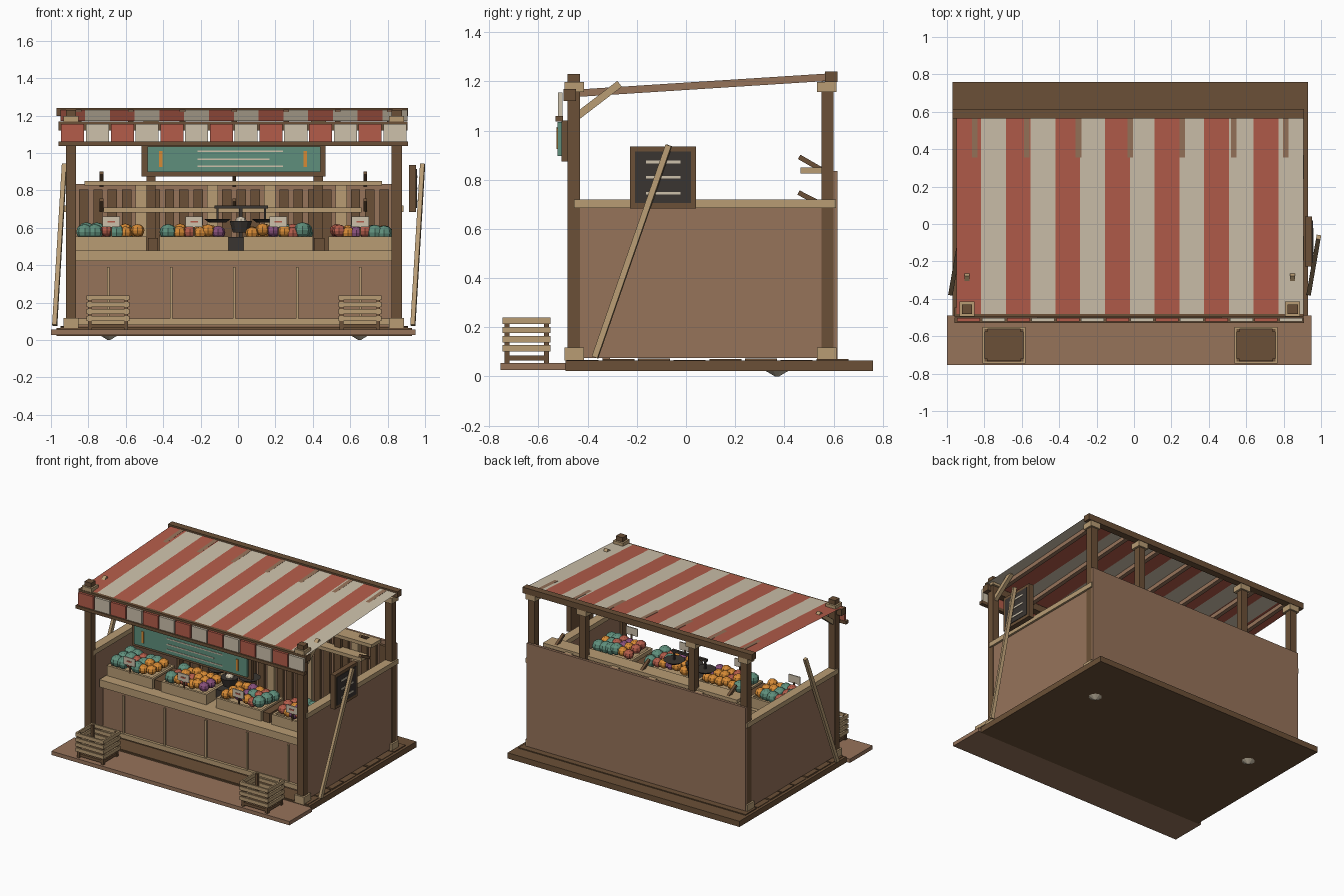
import bpy, bmesh, random
from math import sin, cos, pi
from mathutils import Vector, Matrix

random.seed(4)
default_cube = bpy.data.objects.get("Cube")
if default_cube:
    bpy.data.objects.remove(default_cube, do_unlink=True)


def material(name, hex_code):
    channels = [int(hex_code[i:i + 2], 16) / 255 for i in (0, 2, 4)]
    color = [((c + 0.055) / 1.055) ** 2.4 for c in channels] + [1.0]
    mat = bpy.data.materials.new(name)
    mat.use_nodes = True
    mat.diffuse_color = color
    mat.node_tree.nodes["Principled BSDF"].inputs["Base Color"].default_value = color
    return mat


DARK = material("dark wood", "6b5037")
MID = material("brown wood", "96735a")
TAN = material("tan wood", "b89c74")
RED = material("faded red", "b35c4a")
CREAM = material("cream cloth", "cdc1ab")
TEAL = material("teal green", "5f8f7c")
BLACK = material("black slate", "3a3531")
ORANGE = material("orange", "d68a35")
PURPLE = material("purple", "87507c")


def finish(name, bm, mats):
    mesh = bpy.data.meshes.new(name)
    bm.to_mesh(mesh)
    bm.free()
    obj = bpy.data.objects.new(name, mesh)
    bpy.context.collection.objects.link(obj)
    for mat in mats:
        mesh.materials.append(mat)
    return obj


def box(name, mat, xs, ys, zs):
    """Axis-aligned box from three (low, high) spans."""
    low, high = Vector((xs[0], ys[0], zs[0])), Vector((xs[1], ys[1], zs[1]))
    bm = bmesh.new()
    bmesh.ops.create_cube(bm, size=1, matrix=Matrix.Translation((low + high) / 2)
                          @ Matrix.Diagonal((high - low).to_4d()))
    return finish(name, bm, [mat])


def around(center, width):
    return (center - width / 2, center + width / 2)


def bar(name, mat, start, end, width, depth):
    """Square-section bar between two points."""
    start, end = Vector(start), Vector(end)
    axis = end - start
    turn = axis.to_track_quat("Y", "Z").to_matrix().to_4x4()
    bm = bmesh.new()
    bmesh.ops.create_cube(bm, size=1, matrix=Matrix.Translation((start + end) / 2) @ turn
                          @ Matrix.Diagonal((width, axis.length, depth, 1)))
    return finish(name, bm, [mat])


def cone(name, mat, center, low_radius, high_radius, height, sides=10):
    bm = bmesh.new()
    bmesh.ops.create_cone(bm, cap_ends=True, segments=sides, radius1=low_radius,
                          radius2=high_radius, depth=height, matrix=Matrix.Translation(center))
    return finish(name, bm, [mat])


def ball(name, mat, center, radius):
    bm = bmesh.new()
    bmesh.ops.create_uvsphere(bm, u_segments=8, v_segments=6, radius=radius,
                              matrix=Matrix.Translation(center) @ Matrix.Diagonal((1, 1, 0.9, 1)))
    return finish(name, bm, [mat])


MIDX = -0.02            # centre line of the stall
POSTS = (-0.893, 0.848)
INNER = (-0.87, 0.825)

# Base, front boardwalk, floor boards and feet
box("base", DARK, (-0.97, 0.93), (-0.49, 0.76), (0.022, 0.064))
box("front_boardwalk", MID, (-1.0, 0.95), (-0.755, -0.49), (0.027, 0.055))
for i in range(8):
    box("floor_board", DARK, (-0.95, 0.91), around(-0.42 + i * 0.145, 0.13), (0.06, 0.068 + 0.003 * (i % 3)))
for x in (-0.69, 0.65):
    cone("foot", CREAM, (x, 0.37, 0.0125), 0.008, 0.05, 0.025)

# Corner posts with footings, caps and braces
for x in POSTS:
    box("front_post", DARK, around(x, 0.055), (-0.482, -0.43), (0.06, 1.23))
    box("back_post", DARK, around(x, 0.055), (0.55, 0.6), (0.06, 1.2))
    for y in (-0.455, 0.572):
        box("post_footing", TAN, around(x, 0.08), around(y, 0.08), (0.064, 0.118))
        box("post_cap", TAN, around(x, 0.08), around(y, 0.08), (1.157, 1.198))
    bar("front_brace", TAN, (x, -0.44, 1.06), (x, -0.27, 1.19), 0.028, 0.03)
for x in (-0.465, 0.43):
    box("middle_back_post", DARK, around(x, 0.05), (0.55, 0.6), (0.06, 1.2))
    box("middle_post_cap", TAN, around(x, 0.08), around(0.572, 0.08), (1.157, 1.198))

# Roof beams and rafters
box("back_beam", DARK, (-0.97, 0.91), (0.565, 0.615), (1.197, 1.241))
box("front_beam", DARK, (-0.96, 0.905), (-0.498, -0.447), (1.12, 1.168))
box("valance_rail", DARK, (-0.96, 0.91), (-0.53, -0.5), (1.037, 1.06))
for i in range(7):
    x = MIDX + (i - 3) * 0.277
    bar("rafter", MID, (x, -0.47, 1.15), (x, 0.58, 1.217), 0.03, 0.03)

# Striped awning and hanging valance
STRIPES, LEFT, WIDTH = 14, -0.95, 0.1325
bm = bmesh.new()
rows = [[bm.verts.new((LEFT + i * WIDTH, y, z)) for i in range(STRIPES + 1)]
        for y, z in ((-0.48, 1.172), (0.58, 1.23))]
for i in range(STRIPES):
    face = bm.faces.new((rows[0][i], rows[0][i + 1], rows[1][i + 1], rows[1][i]))
    face.material_index = i % 2
finish("awning", bm, [RED, CREAM])
for i in range(STRIPES):
    box("valance_flap", (RED, CREAM)[i % 2], around(LEFT + (i + 0.5) * WIDTH, 0.123),
        (-0.52, -0.503), (1.058, 1.155))

# Walls with top rails
box("back_wall", MID, (-0.92, 0.875), (0.595, 0.615), (0.064, 0.835))
for side, x in zip((-1, 1), POSTS):
    box("side_wall", MID, around(x + side * 0.008, 0.03), (-0.43, 0.555), (0.075, 0.69))
    box("side_rail", TAN, around(x + side * 0.005, 0.066), (-0.455, 0.61), (0.685, 0.72))

# Inner plank lining, shelves and hooks
for i in range(22):
    x = -0.825 + i * 0.0765
    wide = i in (4, 9, 13, 18)
    box("lining_plank", TAN if wide else DARK, around(x, 0.06 if wide else 0.05),
        (0.575, 0.597), (0.08, 0.835 if wide else 0.805))
box("upper_shelf", TAN, (-0.82, 0.77), (0.465, 0.575), (0.825, 0.85))
box("lower_shelf", TAN, (-0.72, 0.66), (0.5, 0.575), (0.682, 0.708))
for x in (-0.73, MIDX, 0.68):
    bar("upper_hook", DARK, (x, 0.46, 0.893), (x, 0.57, 0.83), 0.02, 0.02)
    bar("lower_hook", DARK, (x, 0.457, 0.748), (x, 0.56, 0.695), 0.02, 0.02)

# Counter
box("counter_panel", MID, INNER, (-0.34, -0.31), (0.064, 0.43))
box("counter_top", TAN, INNER, (-0.38, -0.01), (0.422, 0.477))
box("counter_skirting", TAN, INNER, (-0.36, -0.33), (0.08, 0.115))
for i in range(5):
    box("counter_batten", TAN, around(MIDX + (i - 2) * 0.337, 0.013), (-0.352, -0.335), (0.115, 0.39))
for x in (-0.455, 0.435):
    box("bin_divider", DARK, around(x, 0.055), (-0.29, -0.06), (0.477, 0.545))

# Produce bins, fruit and price cards
PILES = ((TEAL, TEAL, RED, TEAL, ORANGE, ORANGE), (TEAL, ORANGE, RED, ORANGE, ORANGE, PURPLE),
         (ORANGE, ORANGE, PURPLE, ORANGE, RED, TEAL), (RED, ORANGE, PURPLE, RED, TEAL, TEAL))
BINS = ((-0.865, -0.49), (-0.42, -0.05), (0.03, 0.4), (0.485, 0.822))
for (x0, x1), pile in zip(BINS, PILES):
    front, back, wall = -0.3, -0.04, 0.018
    box("bin_floor", TAN, (x0, x1), (front, back), (0.477, 0.495))
    for y in (front, back - wall):
        box("bin_long_side", TAN, (x0, x1), (y, y + wall), (0.477, 0.552))
    for x in (x0, x1 - wall):
        box("bin_end", TAN, (x, x + wall), (front, back), (0.477, 0.552))
    step = (x1 - x0 - 0.05) / len(pile)
    for row in range(3):
        for i, mat in enumerate(pile):
            if random.random() < 0.2 and row:
                mat = pile[(i + 2) % len(pile)]
            big = 0.046 if mat == TEAL else 0.037
            ball("fruit", mat, (x0 + 0.025 + (i + 0.5) * step + random.uniform(-0.008, 0.008),
                                -0.245 + row * 0.075, 0.57 + random.uniform(0, 0.02)), big)
    x = (x0 + x1) / 2
    box("card_stick", DARK, around(x, 0.01), (-0.3, -0.292), (0.54, 0.61))
    box("price_card", CREAM, around(x, 0.092), (-0.306, -0.298), (0.603, 0.66))
    box("price_mark", RED, around(x, 0.04), (-0.309, -0.305), (0.627, 0.637))

# Weighing scale
SCALE_Y = -0.12
box("scale_base", BLACK, around(-0.01, 0.085), around(SCALE_Y, 0.13), (0.477, 0.55))
cone("scale_bowl", BLACK, (0.015, SCALE_Y, 0.605), 0.045, 0.062, 0.06)
ball("scale_load", CREAM, (0.015, SCALE_Y, 0.632), 0.032)
bar("scale_column", BLACK, (0.015, SCALE_Y + 0.05, 0.54), (0.015, SCALE_Y + 0.05, 0.72), 0.02, 0.02)
box("scale_beam", BLACK, (-0.125, 0.16), around(SCALE_Y + 0.05, 0.02), (0.703, 0.72))
for x in (-0.11, 0.145):
    box("scale_hanger", BLACK, around(x, 0.012), around(SCALE_Y + 0.05, 0.012), (0.64, 0.71))
    cone("scale_pan", BLACK, (x, SCALE_Y + 0.05, 0.638), 0.05, 0.075, 0.018)

# Hanging sign with painted strokes
box("sign_frame", DARK, (-0.515, 0.467), (-0.507, -0.48), (0.875, 1.04))
box("sign_panel", TEAL, (-0.485, 0.44), (-0.522, -0.505), (0.897, 1.035))
for z, end in ((1.01, 0.24), (0.967, 0.168), (0.928, 0.24)):
    box("sign_stroke", CREAM, (-0.217, end), (-0.526, -0.521), around(z, 0.008))
for x in (-0.413, 0.36):
    box("sign_accent", ORANGE, around(x, 0.018), (-0.526, -0.521), (0.925, 1.01))

# Chalkboard on the side wall
box("chalkboard_frame", DARK, (0.915, 0.953), (-0.227, 0.04), (0.683, 0.936))
box("chalkboard_face", BLACK, (0.95, 0.957), (-0.207, 0.02), (0.705, 0.914))
for z in (0.872, 0.81, 0.745):
    box("chalk_line", CREAM, (0.956, 0.96), (-0.162, -0.022), around(z, 0.012))

# Leaning poles
for low, high in ((-0.98, -0.928), (0.935, 0.987)):
    bar("leaning_pole", TAN, (low, -0.37, 0.078), (high, -0.07, 0.94), 0.024, 0.024)

# Slatted crates on the boardwalk
for x in (-0.695, 0.652):
    xs, ys = around(x, 0.232), around(-0.648, 0.196)
    box("crate_floor", DARK, around(x, 0.21), around(-0.648, 0.17), (0.065, 0.085))
    for cx in (x - 0.098, x + 0.098):
        for cy in (-0.728, -0.568):
            box("crate_corner", DARK, around(cx, 0.02), around(cy, 0.02), (0.055, 0.235))
    for i in range(4):
        zs = around(0.115 + i * 0.037, 0.026)
        for y in (ys[0], ys[1] - 0.012):
            box("crate_slat", TAN, xs, (y, y + 0.012), zs)
        for sx in (xs[0], xs[1] - 0.012):
            box("crate_end_slat", TAN, (sx, sx + 0.012), ys, zs)
